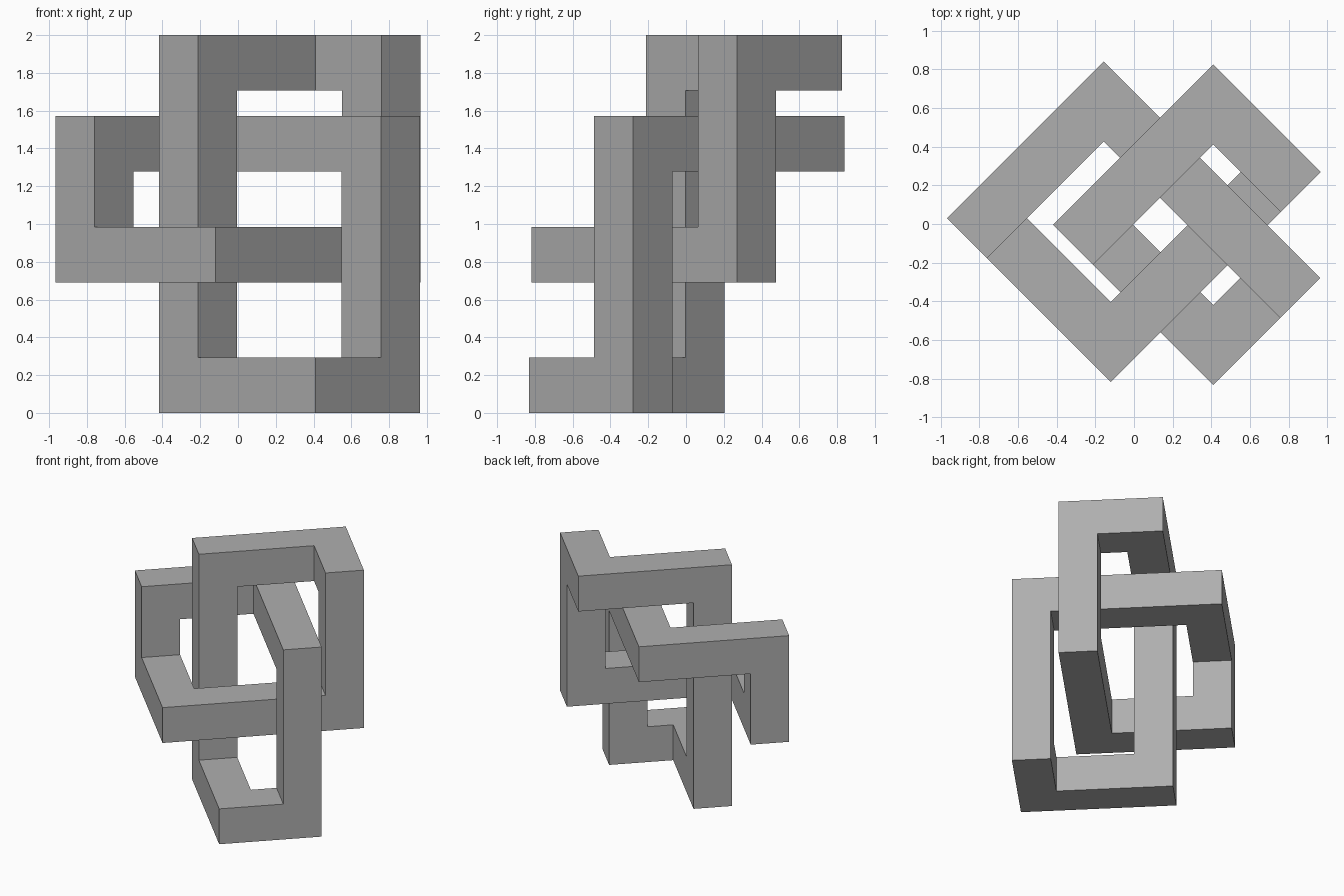
import bpy, bmesh
from math import pi
from mathutils import Vector, Matrix

if "Cube" in bpy.data.objects:
    bpy.data.objects.remove(bpy.data.objects["Cube"])

HALF = 0.1465                      # half the square bar's width
Z0, Z1, Z2, Z3 = HALF, 0.838, 1.425, 2 - HALF   # bar centre heights

# Centre line of the closed knot; every turn is a right angle
path = [Vector(p) for p in (
    (-0.152, 0.147, Z3), (-0.152, 0.147, Z0),
    (-0.152, -0.732, Z0), (0.337, -0.732, Z0),
    (0.337, -0.732, Z2), (0.337, 0.558, Z2),
    (-0.516, 0.558, Z2), (-0.516, 0.558, Z1),
    (-0.516, -0.346, Z1), (0.727, -0.346, Z1),
    (0.727, -0.346, Z3), (0.727, 0.147, Z3))]
n = len(path)
dirs = [(path[(i + 1) % n] - path[i]).normalized() for i in range(n)]


def mitre(point, offset, along, other):
    """Slide a cross-section corner along its bar onto the mitre plane."""
    return point + offset - along * offset.dot(other)


# Four side faces per bar, mitred at both ends
bm = bmesh.new()
for i, d in enumerate(dirs):
    s = dirs[(i + 1) % n]
    t = d.cross(s)
    offsets = [(s * a + t * b) * HALF for a, b in ((1, 1), (-1, 1), (-1, -1), (1, -1))]
    start = [bm.verts.new(mitre(path[i], o, d, dirs[i - 1])) for o in offsets]
    end = [bm.verts.new(mitre(path[(i + 1) % n], o, d, s)) for o in offsets]
    for k in range(4):
        j = (k + 1) % 4
        bm.faces.new((start[k], start[j], end[j], end[k]))

# Weld the mitres, merge flat corners, and turn the knot 45 degrees
bmesh.ops.remove_doubles(bm, verts=bm.verts, dist=0.001)
bmesh.ops.recalc_face_normals(bm, faces=bm.faces)
bmesh.ops.dissolve_limit(bm, angle_limit=0.01, verts=bm.verts, edges=bm.edges)
bmesh.ops.transform(bm, matrix=Matrix.Rotation(pi / 4, 4, 'Z'), verts=bm.verts)

mesh = bpy.data.meshes.new("square_bar_knot")
bm.to_mesh(mesh)
bm.free()

# Dark grey finish
grey = bpy.data.materials.new("dark_grey")
grey.diffuse_color = (0.43, 0.43, 0.43, 1)
grey.use_nodes = True
grey.node_tree.nodes["Principled BSDF"].inputs["Base Color"].default_value = grey.diffuse_color
mesh.materials.append(grey)
bpy.context.collection.objects.link(bpy.data.objects.new("square_bar_knot", mesh))
